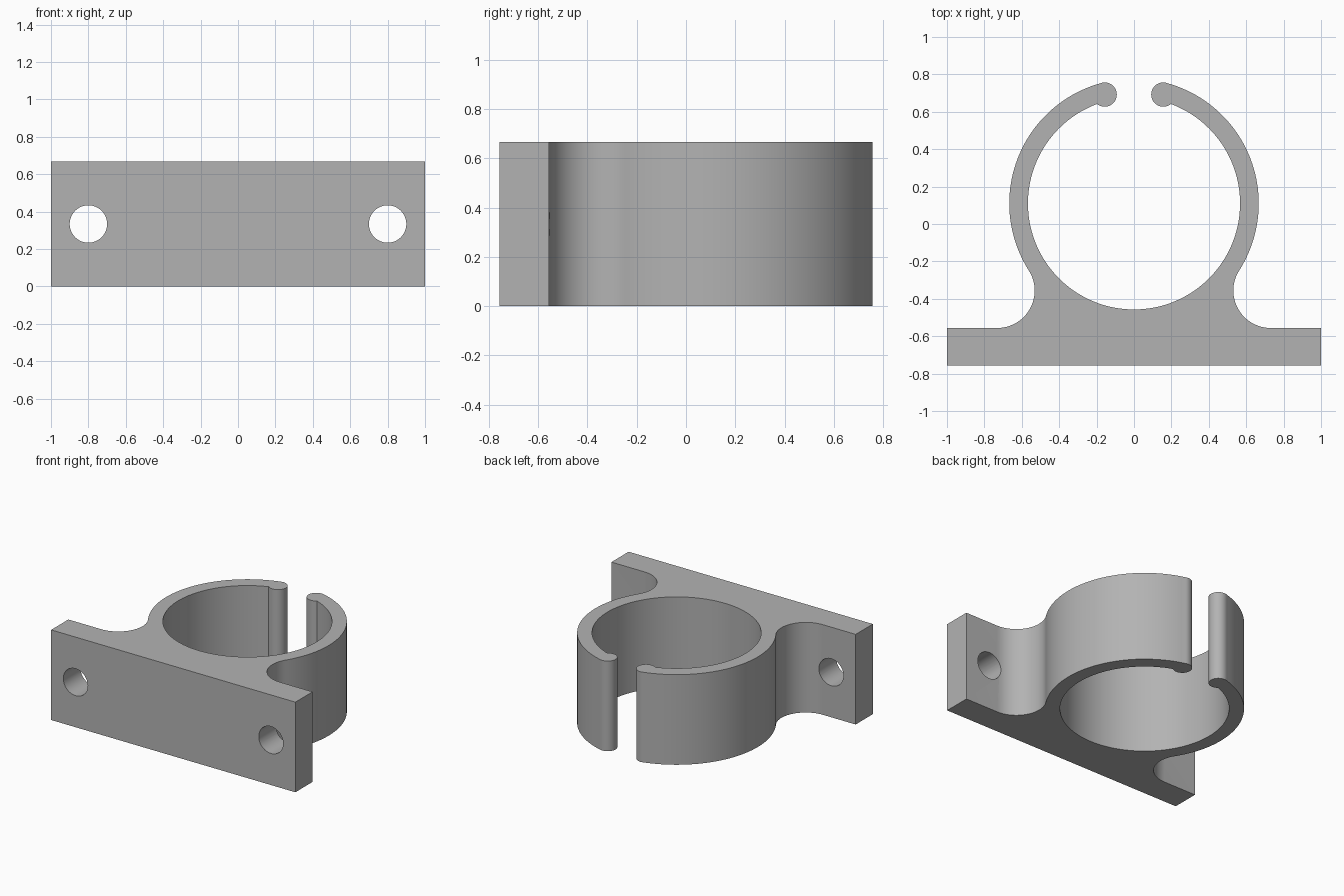
import bpy, bmesh, math
from mathutils import Vector

if "Cube" in bpy.data.objects:
    bpy.data.objects.remove(bpy.data.objects["Cube"])

HEIGHT = 0.667
BACK, SHELF = -0.757, -0.556                 # plate faces
RING, R_IN, R_OUT = Vector((0, 0.11)), 0.567, 0.667
TIP, R_TIP = Vector((0.157, 0.692)), 0.065   # rounded clip end
R_FIL = 0.2


def arc(c, r, a0, a1, n):
    return [c + r * Vector((math.cos(a0 + (a1 - a0) * i / n),
                            math.sin(a0 + (a1 - a0) * i / n))) for i in range(n + 1)]


def angle(c, p):
    return math.atan2(p.y - c.y, p.x - c.x)


def crossing(r):
    """Outer (larger x) crossing of the ring circle of radius r with the tip circle."""
    d = TIP - RING
    dist = d.length
    a = (r * r - R_TIP * R_TIP + dist * dist) / (2 * dist)
    h = math.sqrt(max(r * r - a * a, 0))
    u = d / dist
    return RING + u * a + Vector((u.y, -u.x)) * h


# Right half of the outline: plate, fillet, outer ring, clip end, inner ring
fy = SHELF + R_FIL
fil = Vector((math.sqrt((R_OUT + R_FIL) ** 2 - (RING.y - fy) ** 2), fy))
a, b = crossing(R_OUT), crossing(R_IN)
half = [Vector((1, BACK)), Vector((1, SHELF))]
half += arc(fil, R_FIL, math.radians(270), angle(fil, RING), 24)
half += arc(RING, R_OUT, angle(RING, fil), angle(RING, a), 48)[1:]
half += arc(TIP, R_TIP, angle(TIP, a), angle(TIP, b) + 2 * math.pi, 28)[1:]
half += arc(RING, R_IN, angle(RING, b), -math.pi / 2, 64)[1:]
outline = half + [Vector((-p.x, p.y)) for p in reversed(half[:-1])]

# Clip body
bm = bmesh.new()
face = bm.faces.new([bm.verts.new((p.x, p.y, 0)) for p in outline])
top = bmesh.ops.extrude_face_region(bm, geom=[face])["geom"]
bmesh.ops.translate(bm, vec=(0, 0, HEIGHT),
                    verts=[v for v in top if isinstance(v, bmesh.types.BMVert)])
bmesh.ops.recalc_face_normals(bm, faces=bm.faces)
mesh = bpy.data.meshes.new("pipe_clip")
bm.to_mesh(mesh)
bm.free()
clip = bpy.data.objects.new("pipe_clip", mesh)
bpy.context.collection.objects.link(clip)

grey = bpy.data.materials.new("grey plastic")
grey.diffuse_color = (0.45, 0.45, 0.45, 1)
grey.use_nodes = True
grey.node_tree.nodes["Principled BSDF"].inputs["Base Color"].default_value = grey.diffuse_color
mesh.materials.append(grey)

# Screw holes
for side in (-1, 1):
    bpy.ops.mesh.primitive_cylinder_add(vertices=48, radius=0.1, depth=0.5,
                                        location=(side * 0.8, -0.65, HEIGHT / 2),
                                        rotation=(math.pi / 2, 0, 0))
    cutter = bpy.context.object
    cutter.name = "screw_hole_cutter"
    mod = clip.modifiers.new("screw_hole", 'BOOLEAN')
    mod.object, mod.operation, mod.solver = cutter, 'DIFFERENCE', 'EXACT'
    bpy.context.view_layer.objects.active = clip
    bpy.ops.object.modifier_apply(modifier=mod.name)
    bpy.data.objects.remove(cutter)

bpy.ops.object.select_all(action='DESELECT')
clip.select_set(True)
bpy.context.view_layer.objects.active = clip
bpy.ops.object.shade_smooth_by_angle(angle=math.radians(30))
